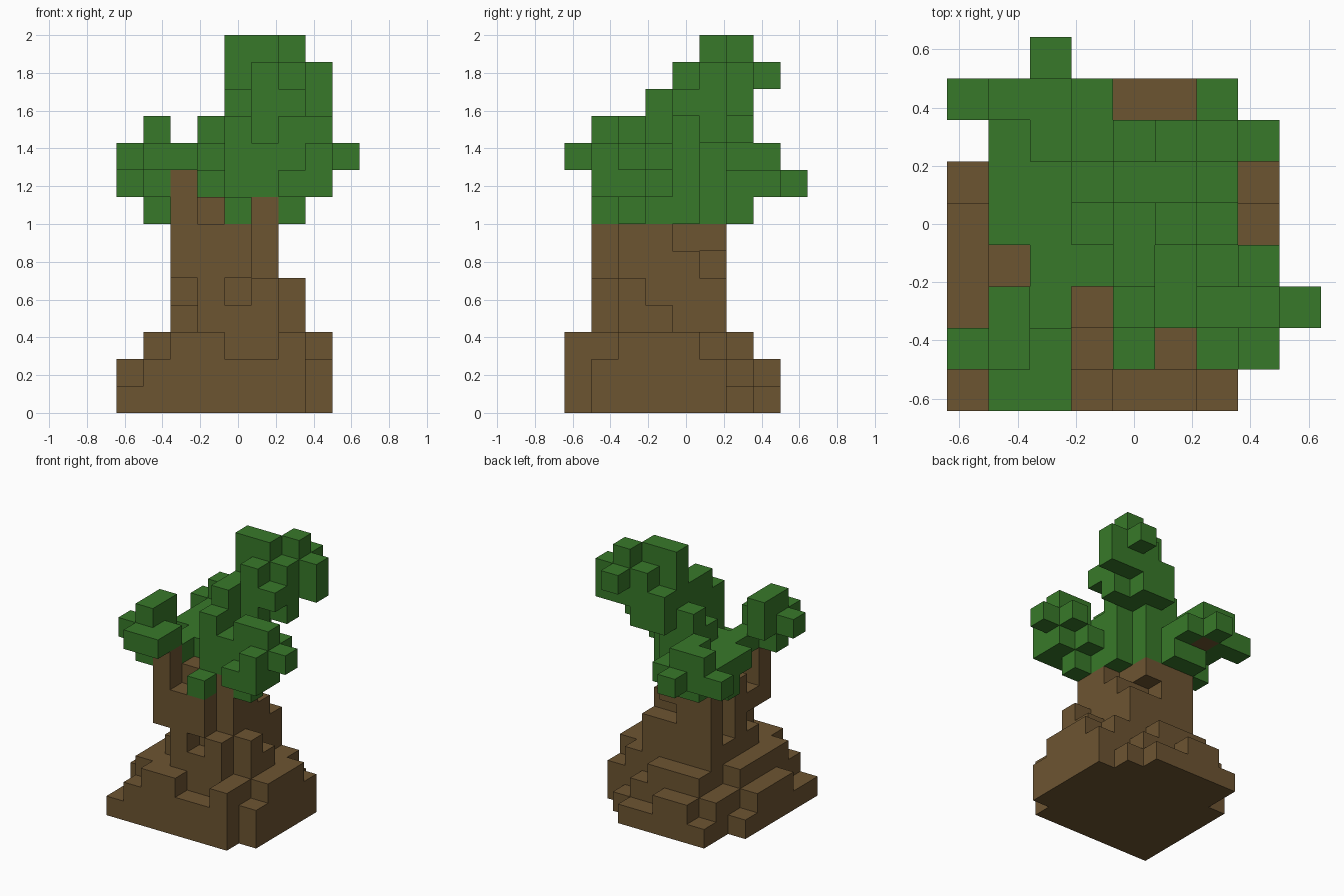
import bpy
import bmesh
from mathutils import Vector

cube = bpy.data.objects.get("Cube")
if cube:
    bpy.data.objects.remove(cube, do_unlink=True)

UNIT = 1 / 7          # edge of one block
HALF = 4.5            # half the grid width, in blocks
cells = {}            # grid position -> part name


def material(name, color):
    mat = bpy.data.materials.new(name)
    mat.use_nodes = True
    mat.diffuse_color = color
    mat.node_tree.nodes["Principled BSDF"].inputs["Base Color"].default_value = color
    return mat


def span(value):
    return range(value[0], value[1] + 1) if isinstance(value, tuple) else (value,)


def fill(part, x, y, z):
    """Fill an inclusive range of grid blocks; later parts replace earlier ones."""
    for i in span(x):
        for j in span(y):
            for k in span(z):
                cells[i, j, k] = part


def carve(x, y, z):
    for i in span(x):
        for j in span(y):
            for k in span(z):
                cells.pop((i, j, k), None)


def build(part, mat):
    """Make one mesh from the exposed block sides of a part."""
    bm = bmesh.new()
    axes = [Vector(a) for a in ((1, 0, 0), (0, 1, 0), (0, 0, 1))]
    for cell in [c for c, p in cells.items() if p == part]:
        center = Vector(cell) + Vector((.5, .5, .5))
        for a in range(3):
            for sign in (-1, 1):
                normal = axes[a] * sign
                if tuple(int(v) for v in Vector(cell) + normal) in cells:
                    continue
                u = axes[(a + 1) % 3] / 2
                v = axes[(a + 2) % 3] / 2 * sign
                mid = center + normal / 2
                corners = (mid - u - v, mid + u - v, mid + u + v, mid - u + v)
                bm.faces.new([bm.verts.new(((p.x - HALF) * UNIT, (p.y - HALF) * UNIT, p.z * UNIT))
                              for p in corners])
    bmesh.ops.remove_doubles(bm, verts=bm.verts, dist=UNIT / 100)
    bmesh.ops.dissolve_limit(bm, angle_limit=.01, verts=bm.verts, edges=bm.edges)
    mesh = bpy.data.meshes.new(part)
    bm.to_mesh(mesh)
    bm.free()
    mesh.materials.append(mat)
    bpy.context.collection.objects.link(bpy.data.objects.new(part, mesh))


# Stepped root mound: footprint first, then the rising steps
fill("roots", x=(0, 6), y=(0, 5), z=0)
fill("roots", x=(1, 6), y=6, z=0)
fill("roots", x=(1, 5), y=7, z=0)
fill("roots", x=7, y=(1, 5), z=(0, 1))
fill("roots", x=7, y=(2, 4), z=2)
fill("roots", x=0, y=(2, 4), z=1)
fill("roots", x=(1, 6), y=(0, 5), z=1)
fill("roots", x=(1, 5), y=6, z=1)
fill("roots", x=(2, 3), y=7, z=1)
fill("roots", x=(1, 6), y=(1, 4), z=2)
fill("roots", x=(2, 6), y=5, z=2)
fill("roots", x=(2, 4), y=6, z=2)
fill("roots", x=(2, 3), y=0, z=2)
fill("roots", x=6, y=0, z=2)

# Trunk with buttresses, hollows and broken rim
fill("trunk", x=(2, 5), y=(1, 5), z=(3, 6))
fill("trunk", x=6, y=2, z=(3, 4))
fill("trunk", x=6, y=3, z=3)
carve(x=2, y=1, z=(3, 4))
carve(x=2, y=2, z=4)
carve(x=2, y=2, z=6)
carve(x=2, y=4, z=(4, 6))
carve(x=4, y=1, z=4)
carve(x=4, y=5, z=5)
carve(x=5, y=1, z=(5, 6))
carve(x=5, y=4, z=6)
carve(x=5, y=5, z=(5, 6))
fill("trunk", x=2, y=1, z=(7, 8))
fill("trunk", x=3, y=2, z=7)
fill("trunk", x=5, y=2, z=7)

# Leafy core over the trunk
fill("core_leaves", x=(3, 4), y=(3, 5), z=(7, 8))
fill("core_leaves", x=5, y=(3, 4), z=(7, 8))
fill("core_leaves", x=(4, 5), y=2, z=8)
fill("core_leaves", x=4, y=(1, 2), z=7)
fill("core_leaves", x=2, y=(2, 5), z=8)
fill("core_leaves", x=2, y=(4, 5), z=7)
fill("core_leaves", x=(3, 5), y=4, z=9)
fill("core_leaves", x=(4, 5), y=3, z=9)
fill("core_leaves", x=4, y=2, z=(9, 10))

# Front left bough
fill("front_left_leaves", x=(6, 7), y=2, z=(8, 10))
fill("front_left_leaves", x=7, y=1, z=(8, 9))
fill("front_left_leaves", x=6, y=1, z=8)
fill("front_left_leaves", x=6, y=3, z=8)
fill("front_left_leaves", x=7, y=3, z=9)
fill("front_left_leaves", x=6, y=2, z=7)
fill("front_left_leaves", x=8, y=2, z=9)
fill("front_left_leaves", x=5, y=2, z=9)

# Front right bough
fill("front_right_leaves", x=(1, 2), y=(0, 1), z=9)
fill("front_right_leaves", x=0, y=1, z=9)
fill("front_right_leaves", x=1, y=2, z=9)
fill("front_right_leaves", x=1, y=(1, 2), z=10)
fill("front_right_leaves", x=1, y=1, z=8)

# Back right bough, with a bare branch end underneath
fill("back_right_leaves", x=(1, 3), y=(6, 7), z=8)
fill("back_right_leaves", x=1, y=(4, 5), z=8)
fill("back_right_leaves", x=0, y=7, z=8)
fill("back_right_leaves", x=2, y=8, z=8)
fill("back_right_leaves", x=(1, 2), y=7, z=9)
fill("back_right_leaves", x=2, y=6, z=9)
fill("back_right_leaves", x=1, y=5, z=7)
fill("back_right_leaves", x=(2, 3), y=6, z=7)
fill("back_right_leaves", x=3, y=5, z=(9, 10))
fill("back_branch", x=2, y=7, z=8)

# Tall crown leaning to the back left
fill("crown_leaves", x=4, y=3, z=(10, 11))
fill("crown_leaves", x=(4, 5), y=4, z=(10, 11))
fill("crown_leaves", x=5, y=4, z=12)
fill("crown_leaves", x=4, y=5, z=9)
fill("crown_leaves", x=(4, 5), y=5, z=(10, 13))
fill("crown_leaves", x=(4, 5), y=6, z=(10, 11))
fill("crown_leaves", x=5, y=6, z=12)
fill("crown_leaves", x=6, y=5, z=(10, 12))
fill("crown_leaves", x=6, y=4, z=11)
fill("crown_leaves", x=6, y=6, z=(11, 13))
fill("crown_leaves", x=7, y=6, z=(11, 12))
fill("crown_leaves", x=6, y=7, z=12)

bark = material("bark_brown", (.152, .089, .031, 1))
leaf = material("leaf_green", (.039, .191, .0225, 1))
for part in sorted(set(cells.values())):
    build(part, leaf if part.endswith("leaves") else bark)
